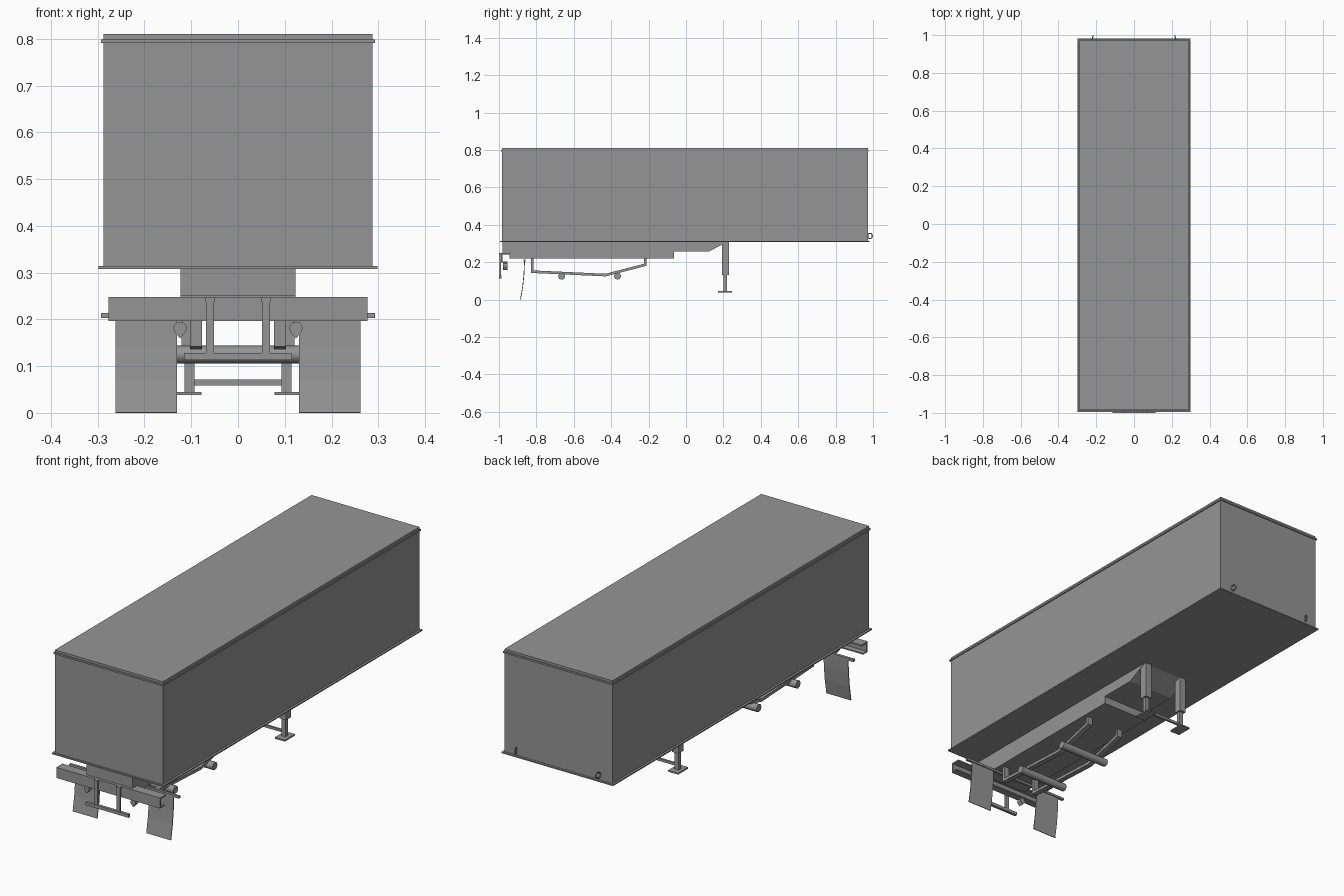
import bpy, bmesh, math
from mathutils import Vector, Matrix

cube = bpy.data.objects.get("Cube")
if cube:
    bpy.data.objects.remove(cube, do_unlink=True)

grey = bpy.data.materials.new("trailer_grey")
grey.use_nodes = True
COLOUR = (0.3, 0.3, 0.3, 1)
grey.diffuse_color = COLOUR
grey.node_tree.nodes["Principled BSDF"].inputs["Base Color"].default_value = COLOUR


def finish(name, bm):
    bmesh.ops.recalc_face_normals(bm, faces=bm.faces)
    mesh = bpy.data.meshes.new(name)
    bm.to_mesh(mesh)
    bm.free()
    mesh.materials.append(grey)
    obj = bpy.data.objects.new(name, mesh)
    bpy.context.collection.objects.link(obj)
    return obj


def smooth(obj, angle=60):
    bpy.ops.object.select_all(action="DESELECT")
    obj.select_set(True)
    bpy.context.view_layer.objects.active = obj
    bpy.ops.object.shade_smooth_by_angle(angle=math.radians(angle))


def box(name, x, y, z):
    """Box from (min, max) pairs."""
    bm = bmesh.new()
    size = [b - a for a, b in (x, y, z)]
    mid = [(a + b) / 2 for a, b in (x, y, z)]
    bmesh.ops.create_cube(bm, size=1, matrix=Matrix.Translation(mid) @ Matrix.Diagonal((*size, 1)))
    return finish(name, bm)


def extrude(name, points, low, high, axis="x"):
    """Outline in the plane across the axis, extruded between low and high."""
    bm = bmesh.new()
    place = (lambda p: (low, *p)) if axis == "x" else (lambda p: (p[0], low, p[1]))
    face = bm.faces.new([bm.verts.new(place(p)) for p in points])
    out = bmesh.ops.extrude_face_region(bm, geom=[face])
    step = Vector((high - low, 0, 0)) if axis == "x" else Vector((0, high - low, 0))
    bmesh.ops.translate(bm, vec=step, verts=[v for v in out["geom"] if isinstance(v, bmesh.types.BMVert)])
    return finish(name, bm)


def ribbon(path, thick):
    """Closed outline of constant thickness around an open path."""
    pts = [Vector(p) for p in path]
    left, right = [], []
    for i, p in enumerate(pts):
        a = (p - pts[i - 1]).normalized() if i else None
        b = (pts[i + 1] - p).normalized() if i < len(pts) - 1 else None
        a, b = a or b, b or a
        n = Vector((-a.y - b.y, a.x + b.x)).normalized()
        n *= thick / 2 / n.dot(Vector((-a.y, a.x)))
        left.append(p + n)
        right.append(p - n)
    return [tuple(p) for p in left + right[::-1]]


def span(side, a, b):
    return tuple(sorted((side * a, side * b)))


# Cargo body with top and bottom rails
box("cargo_body", (-0.288, 0.288), (-0.985, 0.972), (0.312, 0.81))
box("top_rail", (-0.293, 0.293), (-0.99, 0.977), (0.791, 0.799))
box("floor_rail", (-0.298, 0.298), (-0.994, 0.982), (0.308, 0.314))

# Chassis with stepped underside
extrude("chassis", [(-0.98, 0.309), (-0.98, 0.25), (-0.943, 0.25), (-0.943, 0.219), (-0.065, 0.219),
                    (-0.065, 0.256), (0.12, 0.256), (0.225, 0.309)], -0.123, 0.123)

# Channel bumper and guard
extrude("bumper", [(-0.943, 0.248), (-0.99, 0.248), (-0.99, 0.197), (-0.955, 0.197), (-0.955, 0.203),
                   (-0.982, 0.203), (-0.982, 0.241), (-0.943, 0.241)], -0.277, 0.277)
box("guard_bar", (-0.115, 0.115), (-1.0, -0.986), (0.113, 0.128))

# Flap hanger and axles
box("flap_hanger", (-0.293, 0.293), (-0.87, -0.857), (0.203, 0.214))
for name, y in (("rear_axle", -0.665), ("fore_axle", -0.366)):
    bm = bmesh.new()
    turn = Matrix.Translation((0, y, 0.125)) @ Matrix.Rotation(math.pi / 2, 4, "Y")
    bmesh.ops.create_cone(bm, cap_ends=True, segments=8, radius1=0.019, radius2=0.019, depth=0.266, matrix=turn)
    smooth(finish(name, bm))

# Landing leg crossbar
box("leg_crossbar", (-0.095, 0.095), (0.205, 0.215), (0.059, 0.071))

ARM = [(-0.823, 0.222), (-0.823, 0.149), (-0.43, 0.131), (-0.217, 0.186), (-0.217, 0.222)]
FLAP = [(-0.863, 0.212), (-0.866, 0.14), (-0.873, 0.07), (-0.885, 0.0)]

for side, label in ((1, "left"), (-1, "right")):
    # Suspension arm
    extrude(f"{label}_suspension_arm", ribbon(ARM, 0.014), *span(side, 0.077, 0.103))

    # Mud flap
    extrude(f"{label}_mud_flap", ribbon(FLAP, 0.004), *span(side, 0.131, 0.262))

    # Guard upright with clamp
    box(f"{label}_guard_upright", span(side, 0.051, 0.068), (-0.998, -0.988), (0.12, 0.248))
    box(f"{label}_guard_clamp", span(side, 0.049, 0.07), (-1.0, -0.986), (0.237, 0.248))

    # Drop-shaped lamp
    drop = [(side * 0.124 + 0.014 * math.cos(a), 0.181 + 0.014 * math.sin(a))
            for a in (math.radians(-30 + 24 * i) for i in range(11))]
    lamp = extrude(f"{label}_lamp", drop + [(side * 0.124, 0.159)], -0.978, -0.955, "y")
    smooth(lamp, 40)
    box(f"{label}_lamp_bracket", span(side, 0.119, 0.129), (-0.972, -0.96), (0.19, 0.2))

    # Landing leg: sleeve, slider and foot
    box(f"{label}_leg_sleeve", span(side, 0.087, 0.121), (0.193, 0.23), (0.13, 0.309))
    box(f"{label}_leg_slider", span(side, 0.093, 0.114), (0.2, 0.219), (0.043, 0.14))
    box(f"{label}_leg_foot", span(side, 0.078, 0.131), (0.17, 0.247), (0.038, 0.045))

    # Coupling ring on the back wall
    curve = bpy.data.curves.new(f"{label}_coupling_ring", "CURVE")
    curve.dimensions = "3D"
    curve.bevel_depth = 0.003
    curve.bevel_resolution = 1
    spline = curve.splines.new("POLY")
    spline.points.add(11)
    spline.use_cyclic_u = True
    for i, point in enumerate(spline.points):
        a = math.tau * i / 12
        point.co = (0, 0.013 * math.cos(a), 0.014 * math.sin(a), 1)
    curve.materials.append(grey)
    ring = bpy.data.objects.new(curve.name, curve)
    ring.location = (side * 0.22, 0.984, 0.34)
    ring.rotation_euler.z = side * math.radians(20)
    bpy.context.collection.objects.link(ring)
